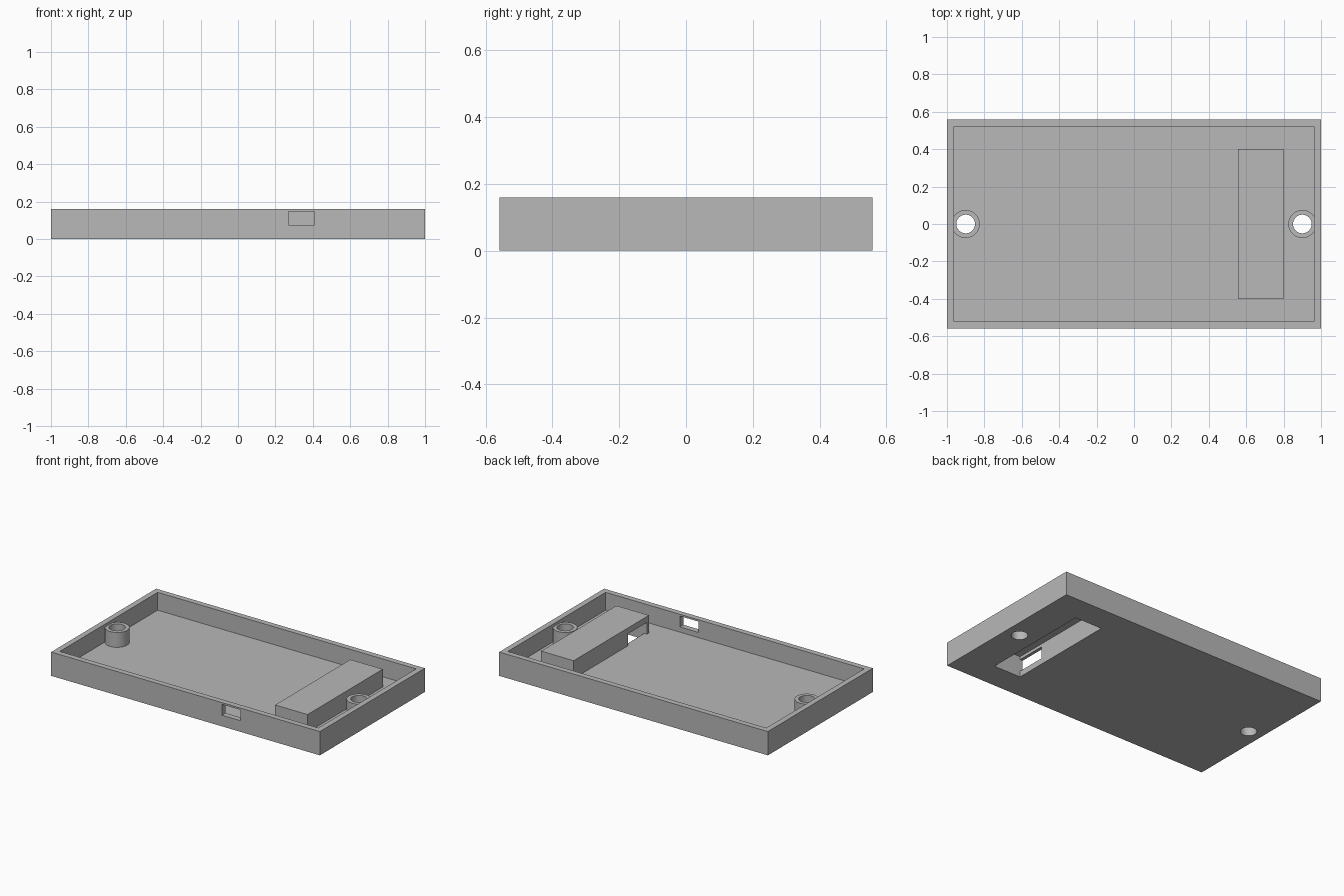
import bpy
import bmesh
from mathutils import Matrix, Vector

default_cube = bpy.data.objects.get("Cube")
if default_cube:
    bpy.data.objects.remove(default_cube, do_unlink=True)

grey = bpy.data.materials.new("plain grey")
grey.use_nodes = True
colour = (0.48, 0.48, 0.48, 1.0)
grey.diffuse_color = colour
grey.node_tree.nodes["Principled BSDF"].inputs["Base Color"].default_value = colour


def finish(name, bm):
    mesh = bpy.data.meshes.new(name)
    bm.to_mesh(mesh)
    bm.free()
    mesh.materials.append(grey)
    obj = bpy.data.objects.new(name, mesh)
    bpy.context.scene.collection.objects.link(obj)
    return obj


def box(name, low, high):
    low, high = Vector(low), Vector(high)
    bm = bmesh.new()
    place = Matrix.Translation((low + high) / 2) @ Matrix.Diagonal((*(high - low), 1))
    bmesh.ops.create_cube(bm, size=1, matrix=place)
    return finish(name, bm)


def cylinder(name, x, radius, bottom, top):
    bm = bmesh.new()
    bmesh.ops.create_cone(bm, cap_ends=True, segments=48, radius1=radius, radius2=radius,
                          depth=top - bottom,
                          matrix=Matrix.Translation((x, 0, (bottom + top) / 2)))
    return finish(name, bm)


def cut(target, cutter):
    mod = target.modifiers.new("cut " + cutter.name, 'BOOLEAN')
    mod.operation = 'DIFFERENCE'
    mod.solver = 'EXACT'
    mod.object = cutter
    cutter.hide_render = True
    cutter.hide_set(True)


def smooth(obj):
    bpy.ops.object.select_all(action='DESELECT')
    obj.select_set(True)
    bpy.context.view_layer.objects.active = obj
    bpy.ops.object.shade_smooth_by_angle(angle=0.5)


FLOOR, RIM = 0.04, 0.16
HALF_Y, WALL = 0.558, 0.038

# Open tray with a port slot in the front wall
tray = box("tray", (-1, -HALF_Y, 0), (1, HALF_Y, RIM))
inside = box("tray_inside_cutter", (WALL - 1, WALL - HALF_Y, FLOOR),
             (1 - WALL, HALF_Y - WALL, RIM + 0.1))
port = box("port_cutter", (0.27, -0.7, 0.075), (0.41, -0.5, 0.148))
cut(tray, inside)
cut(tray, port)

# Raised housing, hollow from below, with a side opening towards the tray
housing = box("housing", (0.556, -0.4, FLOOR), (0.798, 0.4, RIM))
recess = box("recess_cutter", (0.577, -0.38, -0.1), (0.777, 0.38, 0.14))
opening = box("opening_cutter", (0.5, -0.38, 0), (0.65, -0.18, 0.12))
cut(tray, recess)
cut(housing, recess)
cut(housing, opening)

# Screw posts with holes running through the floor
for side, x in (("left", 0.9), ("right", -0.9)):
    post = cylinder(side + "_screw_post", x, 0.075, FLOOR, 0.14)
    hole = cylinder(side + "_hole_cutter", x, 0.05, -0.1, 0.3)
    cut(post, hole)
    cut(tray, hole)
    smooth(post)
